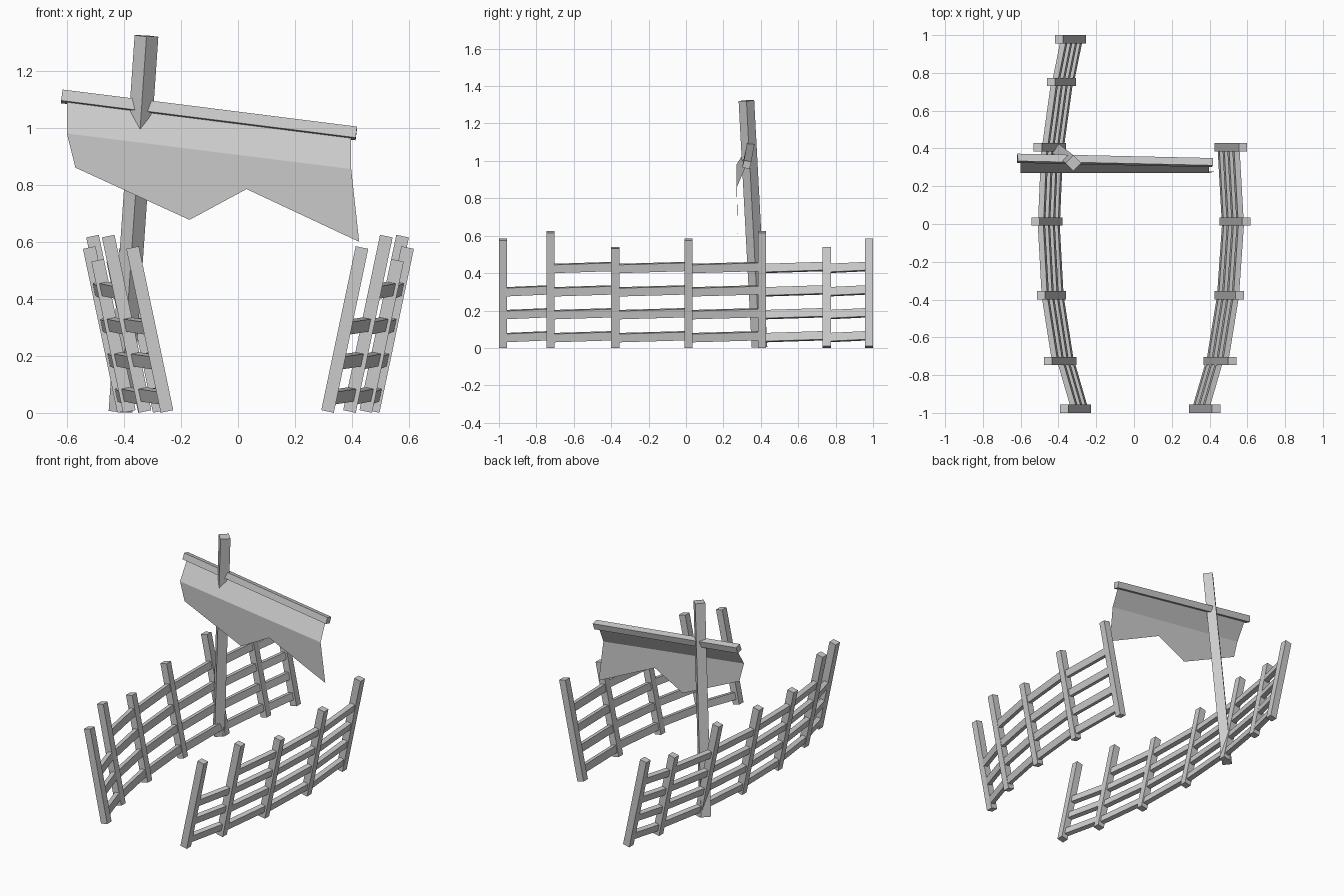
import bpy
from mathutils import Matrix, Vector

cube = bpy.data.objects.get("Cube")
if cube:
    bpy.data.objects.remove(cube, do_unlink=True)

grey = bpy.data.materials.new("weathered_grey")
grey.use_nodes = True
grey.diffuse_color = (0.6, 0.6, 0.6, 1)
grey.node_tree.nodes["Principled BSDF"].inputs["Base Color"].default_value = (0.6, 0.6, 0.6, 1)


def bar(name, start, end, width, depth, hint):
    """Square-ended timber from start to end; width runs along the hint direction."""
    start, end = Vector(start), Vector(end)
    axis = (end - start).normalized()
    side = Vector(hint)
    side = (side - axis * side.dot(axis)).normalized()
    turn = Matrix((side, axis.cross(side), axis)).transposed().to_4x4()
    bpy.ops.mesh.primitive_cube_add(size=1)
    obj = bpy.context.object
    obj.name = name
    obj.data.materials.append(grey)
    size = Matrix.Diagonal((width, depth, (end - start).length, 1))
    obj.data.transform(Matrix.Translation((start + end) / 2) @ turn @ size)
    return obj


LEAN = 0.21                                   # outward lean of the fences per unit height
POST_Y = [-0.978, -0.725, -0.378, 0.013, 0.407, 0.752, 0.978]
POST_TOP = [0.58, 0.62, 0.535]                # repeating post heights
RAIL_Z = [0.06, 0.183, 0.305, 0.43]


def fence(name, foot_x, out):
    """Curved run of leaning posts joined by rails; out is the leaning direction."""
    def spot(i, z, shift=0):
        return Vector((foot_x[i] + out * LEAN * z, POST_Y[i] + shift, z))

    for i in range(len(foot_x)):
        bar(f"{name}_post_{i + 1}", spot(i, 0.005), spot(i, POST_TOP[i % 3]),
            0.045, 0.044, (1, 0, 0))
    for i in range(len(foot_x) - 1):
        rails = RAIL_Z[:3] if i == 0 else RAIL_Z
        for k, z in enumerate(rails):
            bar(f"{name}_rail_{i + 1}_{k + 1}", spot(i, z - 0.006, -0.01),
                spot(i + 1, z + 0.006, 0.01), 0.045, 0.03, (out * LEAN, 0, 1))


# Long fence on the pole side, shorter fence opposite
fence("long_fence", [-0.248, -0.325, -0.38, -0.4, -0.38, -0.327, -0.275], -1)
fence("short_fence", [0.313, 0.39, 0.447, 0.473, 0.447], 1)

# Leaning pole, turned cornerwise, and the sloping yard it carries
bar("pole", (-0.412, 0.393, 0.004), (-0.321, 0.323, 1.322), 0.059, 0.059, (1, 1, 0))
yard_a, yard_b = Vector((-0.618, 0.348, 1.11)), Vector((0.415, 0.325, 0.98))
bar("yard", yard_a, yard_b, 0.04, 0.04, (0, 0.25, 1))

# Torn cloth: a forward-sloping upper strip folded into a hanging ragged lower sheet
top_a, top_b = yard_a.lerp(yard_b, 0.018), yard_a.lerp(yard_b, 0.982)
points = [top_a, top_b, (0.397, 0.27, 0.855), (0.425, 0.277, 0.6), (0.03, 0.273, 0.785),
          (-0.17, 0.275, 0.677), (-0.57, 0.273, 0.86), (-0.6, 0.27, 0.98)]
mesh = bpy.data.meshes.new("torn_cloth")
mesh.from_pydata(points, [], [(0, 7, 2, 1), (7, 6, 5, 4, 3, 2)])
mesh.materials.append(grey)
bpy.context.collection.objects.link(bpy.data.objects.new("torn_cloth", mesh))
